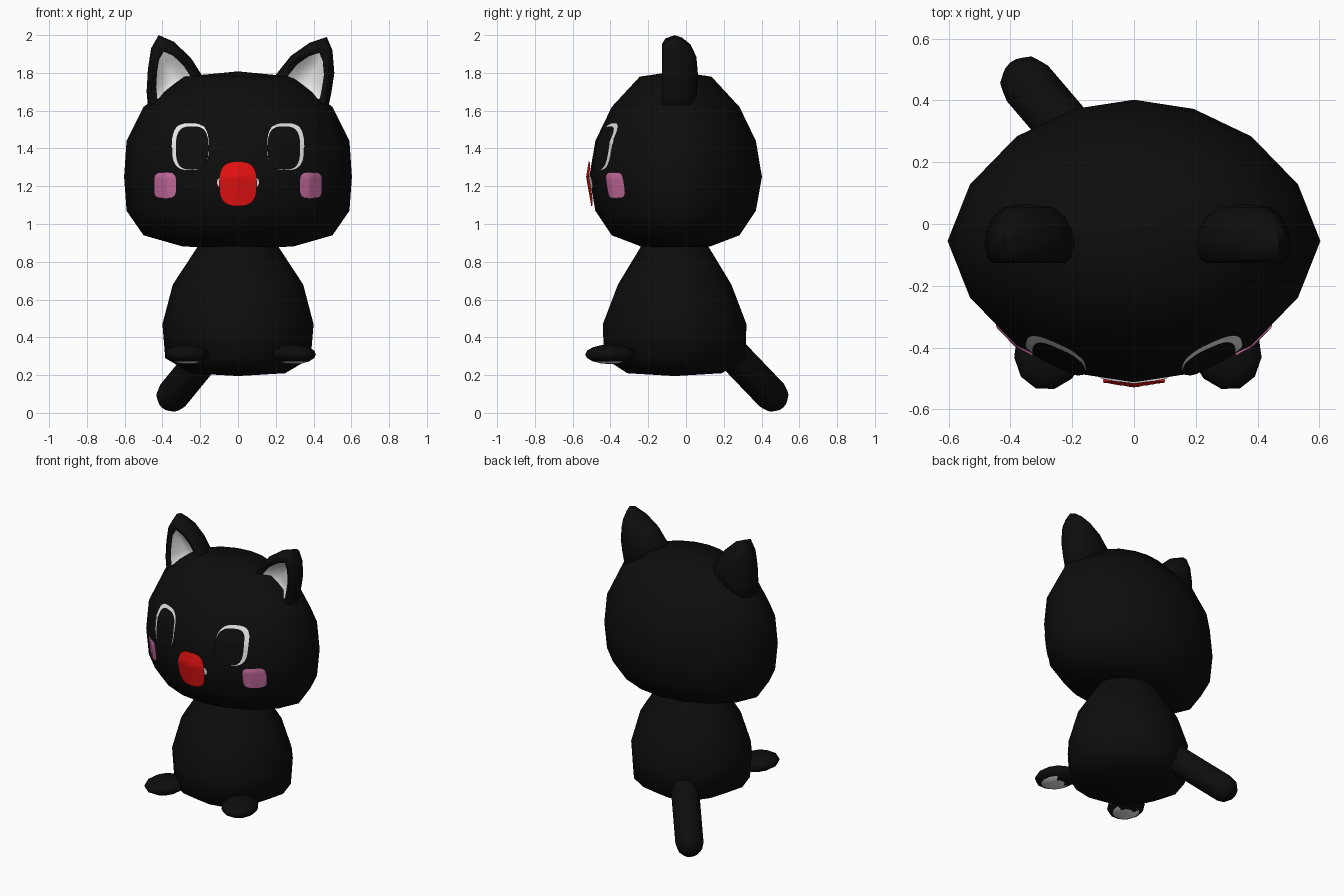
import bpy, bmesh, math
from mathutils import Vector, Matrix
from mathutils.bvhtree import BVHTree

if "Cube" in bpy.data.objects:
    bpy.data.objects.remove(bpy.data.objects["Cube"])


def material(name, rgb):
    m = bpy.data.materials.new(name)
    m.diffuse_color = (*rgb, 1)
    m.use_nodes = True
    m.node_tree.nodes["Principled BSDF"].inputs["Base Color"].default_value = m.diffuse_color
    return m


BLACK = material("black fur", (0.004, 0.004, 0.004))
WHITE = material("white", (0.8, 0.8, 0.8))
RED = material("red", (0.8, 0.006, 0.006))
PINK = material("pink", (0.6, 0.16, 0.36))


def finish(bm, name, mats, angle=60, fix=True):
    if fix:
        bmesh.ops.recalc_face_normals(bm, faces=bm.faces[:])
    me = bpy.data.meshes.new(name)
    bm.to_mesh(me)
    bm.free()
    ob = bpy.data.objects.new(name, me)
    bpy.context.collection.objects.link(ob)
    for m in mats:
        me.materials.append(m)
    bpy.ops.object.select_all(action='DESELECT')
    ob.select_set(True)
    bpy.context.view_layer.objects.active = ob
    bpy.ops.object.shade_smooth_by_angle(angle=math.radians(angle))
    return ob


def loft(bm, rings, start=None, end=None):
    """Skin closed rings; start and end are optional pole points."""
    rows = [[bm.verts.new(p) for p in r] for r in rings]
    n = len(rows[0])
    bands = []
    for a, b in zip(rows, rows[1:]):
        bands.append([bm.faces.new((a[i], a[(i + 1) % n], b[(i + 1) % n], b[i]))
                      for i in range(n)])
    for pole, row in ((start, rows[0]), (end, rows[-1])):
        if pole is not None:
            v = bm.verts.new(pole)
            bands.append([bm.faces.new((v, row[i], row[(i + 1) % n])) for i in range(n)])
    return bands


# Sixteen-sided plan outline shared by head and body
QUARTER = [(1, 0), (.88, .40), (.63, .74), (.32, .935)]
PLAN = QUARTER + [(0, 1)] + [(-x, y) for x, y in QUARTER[:0:-1]]
PLAN += [(-x, -y) for x, y in PLAN]


def stacked(profile, cy):
    return [[(rx * x, cy + ry * y, z) for x, y in PLAN] for z, rx, ry in profile]


# Head
CY = -0.055
bm = bmesh.new()
loft(bm, stacked([(1.78, .29, .19), (1.62, .50, .338), (1.44, .59, .425), (1.25, .603, .457),
                  (1.07, .59, .425), (.94, .50, .338), (.88, .29, .18)], CY),
     (0, CY, 1.808), (0, CY, .876))
bmesh.ops.recalc_face_normals(bm, faces=bm.faces[:])
head_tree = BVHTree.FromBMesh(bm)
finish(bm, "head", [BLACK])

# Body
bm = bmesh.new()
loft(bm, stacked([(.92, .19, .16), (.87, .22, .185), (.68, .345, .30), (.47, .40, .38),
                  (.29, .385, .375), (.21, .25, .25)], -0.06),
     (0, -.06, .93), (0, -.06, .195))
finish(bm, "body", [BLACK])


# Face plates: rounded sheets laid over the front of the head
def plate(name, cx, cz, hw, hh, lift, mat, power=3, steps=6, n=32):
    def on_head(x, z):
        hit, nor, _, _ = head_tree.ray_cast(Vector((x, -2, z)), Vector((0, 1, 0)))
        return hit + Vector((0, -lift, 0))
    rings = []
    for s in range(1, steps + 1):
        ring = []
        for i in range(n):
            a = 2 * math.pi * i / n
            c, d = math.cos(a), math.sin(a)
            x = math.copysign(abs(c) ** (2 / power), c) * hw * s / steps
            z = math.copysign(abs(d) ** (2 / power), d) * hh * s / steps
            ring.append(on_head(cx + x, cz + z))
        rings.append(ring)
    bm = bmesh.new()
    loft(bm, rings, start=on_head(cx, cz))
    bmesh.ops.recalc_face_normals(bm, faces=bm.faces[:])
    if sum(f.normal.y for f in bm.faces) > 0:
        bmesh.ops.reverse_faces(bm, faces=bm.faces[:])
    finish(bm, name, [mat], fix=False)


for side, s in (("left", -1), ("right", 1)):
    plate(side + "_eye_white", s * .253, 1.41, .098, .125, .008, WHITE)
    plate(side + "_eye_pupil", s * .243, 1.402, .086, .115, .014, BLACK)
    plate(side + "_cheek", s * .387, 1.205, .059, .069, .009, PINK, 4)
plate("muzzle_edge", 0, 1.22, .111, .035, .006, WHITE)
plate("nose", 0, 1.213, .1, .118, .017, RED, 2.8)


# Ears: rounded triangle, domed behind, hollow white front
EAR = [(-.42, 2.0), (-.34, 1.965), (-.25, 1.88), (-.18, 1.77), (-.20, 1.68), (-.30, 1.60),
       (-.40, 1.57), (-.475, 1.60), (-.484, 1.70), (-.477, 1.82), (-.46, 1.93)]
EAR_RIGHT = [(.47, 1.99), (.38, 1.96), (.28, 1.89), (.20, 1.79), (.21, 1.69), (.30, 1.60),
             (.40, 1.57), (.475, 1.60), (.495, 1.70), (.51, 1.80), (.50, 1.92)]


def ear(name, outline, cx):
    def ring(k, y):
        return [(cx + (x - cx) * k, y, 1.77 + (z - 1.77) * k) for x, z in outline]
    bm = bmesh.new()
    bands = loft(bm, [ring(.4, -.07), ring(.62, -.11), ring(.8, -.126), ring(.92, -.11),
                      ring(1, -.06), ring(.94, -.02), ring(.78, .025), ring(.5, .055)],
                 (cx, -.06, 1.77), (cx, .065, 1.77))
    for f in bands[0] + bands[-2]:
        f.material_index = 1
    finish(bm, name, [BLACK, WHITE], 70)


ear("left_ear", EAR, -.35)
ear("right_ear", EAR_RIGHT, .365)


# Feet with pale soles
def foot(name, x):
    bm = bmesh.new()
    bmesh.ops.create_uvsphere(bm, u_segments=12, v_segments=8, radius=1)
    for f in bm.faces:
        c = f.calc_center_median()
        if c.z < -.55 and c.y < .3:
            f.material_index = 1
    bm.transform(Matrix.Translation((x, -.4, .31)) @ Matrix.Rotation(.35 * (1 if x > 0 else -1), 4, 'Z')
                 @ Matrix.Diagonal((.115, .14, .052, 1)))
    finish(bm, name, [BLACK, WHITE])


foot("left_foot", -.27)
foot("right_foot", .295)

# Tail: round-ended rod slanting down and back
base, tip, r = Vector((-.11, .18, .38)), Vector((-.345, .455, .093)), .088
axis = (tip - base).normalized()
u = axis.cross(Vector((0, 0, 1))).normalized()
v = axis.cross(u)


def tail_ring(centre, radius):
    return [centre + radius * (u * math.cos(a) + v * math.sin(a))
            for a in (2 * math.pi * i / 12 for i in range(12))]


bm = bmesh.new()
rings = [tail_ring(base, r)]
for t in (0, 30, 60):
    t = math.radians(t)
    rings.append(tail_ring(tip + axis * r * math.sin(t), r * math.cos(t)))
loft(bm, rings, base - axis * .03, tip + axis * r)
finish(bm, "tail", [BLACK])
